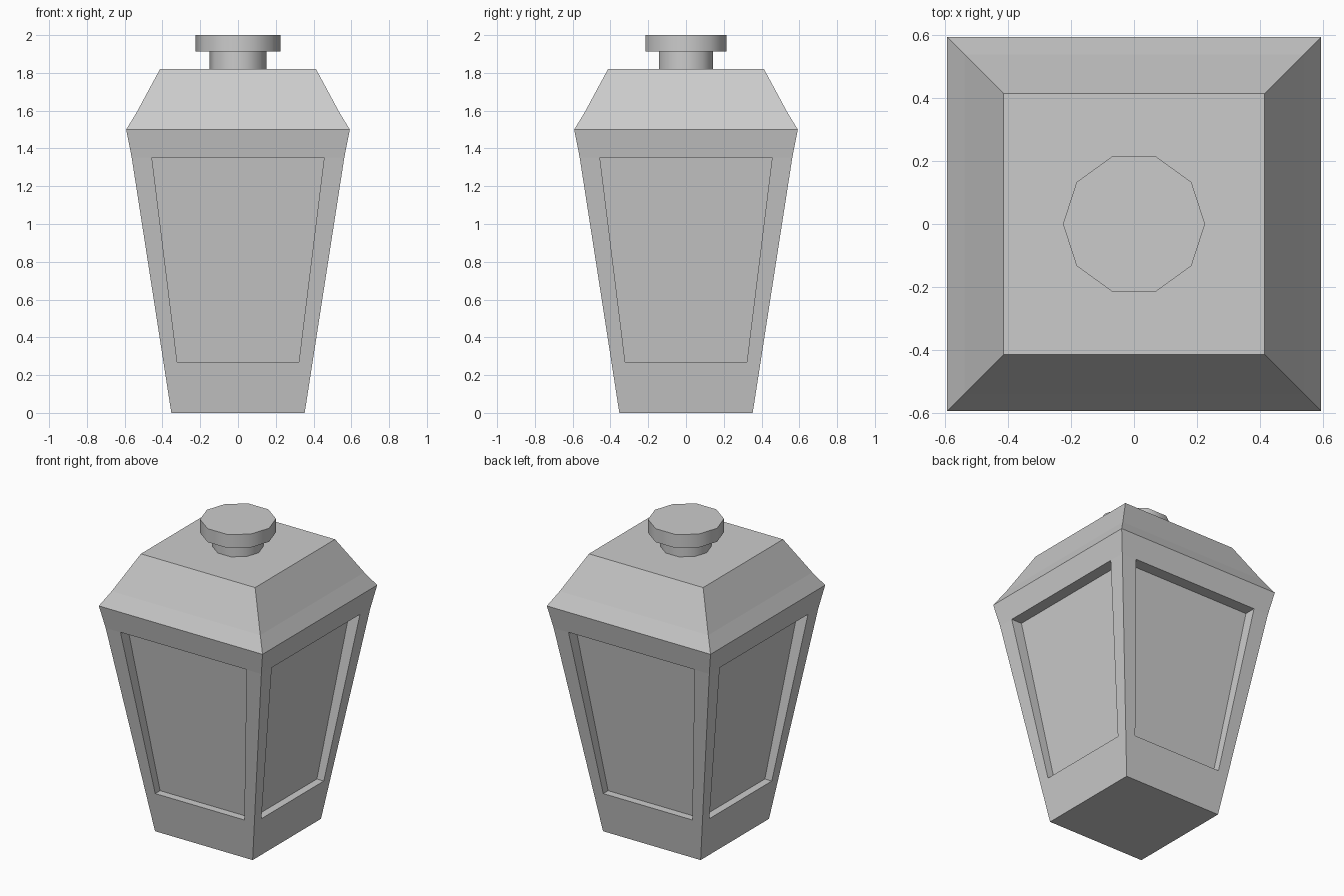
import bpy, bmesh, math
from mathutils import Matrix, Vector

if "Cube" in bpy.data.objects:
    bpy.data.objects.remove(bpy.data.objects["Cube"])


def finish(bm, name):
    bmesh.ops.remove_doubles(bm, verts=bm.verts, dist=1e-4)
    bmesh.ops.recalc_face_normals(bm, faces=bm.faces)
    mesh = bpy.data.meshes.new(name)
    bm.to_mesh(mesh)
    bm.free()
    obj = bpy.data.objects.new(name, mesh)
    bpy.context.collection.objects.link(obj)
    return obj


# Half widths of the square section at each height
Z0, ZB, ZT, ZR = 0.0, 0.27, 1.353, 1.50
H0, HT, HR = 0.353, 0.563, 0.592
HB = H0 + (HT - H0) * ZB / ZT
ROOF = [(ZR, HR), (1.59, 0.537), (1.82, 0.413)]


def edge(half, y, z):
    """Left and right points of a horizontal line on the front side."""
    return [Vector((-half, -y, z)), Vector((half, -y, z))]


# Lantern body: one side with a recessed pane, repeated four times
bm = bmesh.new()
base, kink, rim = edge(H0, H0, Z0), edge(HT, HT, ZT), edge(HR, HR, ZR)
low, high = edge(0.322, HB, ZB), edge(0.456, HT, ZT)
low_in, high_in = edge(0.322, HB - 0.05, ZB), edge(0.456, HT - 0.075, ZT)
side = [
    [base[0], base[1], low[1], low[0]],
    [base[0], low[0], high[0], kink[0]],
    [base[1], kink[1], high[1], low[1]],
    [kink[0], high[0], high[1], kink[1], rim[1], rim[0]],
    [low[0], low[1], low_in[1], low_in[0]],
    [high[0], high_in[0], high_in[1], high[1]],
    [low[0], low_in[0], high_in[0], high[0]],
    [low[1], high[1], high_in[1], low_in[1]],
    [low_in[0], low_in[1], high_in[1], high_in[0]],
]
# The top strip bends at no other height, so it stays a flat face
for (za, ha), (zb, hb) in zip(ROOF, ROOF[1:]):
    a, b = edge(ha, ha, za), edge(hb, hb, zb)
    side.append([a[0], a[1], b[1], b[0]])
for k in range(4):
    rot = Matrix.Rotation(k * math.pi / 2, 3, 'Z')
    for pts in side:
        bm.faces.new([bm.verts.new(rot @ p) for p in pts])

# Flat bottom and roof top
for z, h in ((Z0, H0), (ROOF[-1][0], ROOF[-1][1])):
    bm.faces.new([bm.verts.new((x * h, y * h, z))
                  for x, y in ((-1, -1), (1, -1), (1, 1), (-1, 1))])
finish(bm, "lantern_body")


# Neck and cap: ten-sided discs with a corner on the x axis
def disc(name, radius, z_low, z_high, sides=10):
    bm = bmesh.new()
    ring = [bm.verts.new((radius * math.cos(2 * math.pi * i / sides),
                          radius * math.sin(2 * math.pi * i / sides), z_low))
            for i in range(sides)]
    face = bm.faces.new(ring)
    made = bmesh.ops.extrude_face_region(bm, geom=[face], use_keep_orig=True)
    top = [g for g in made["geom"] if isinstance(g, bmesh.types.BMVert)]
    bmesh.ops.translate(bm, verts=top, vec=(0, 0, z_high - z_low))
    obj = finish(bm, name)
    bpy.ops.object.select_all(action='DESELECT')
    obj.select_set(True)
    bpy.context.view_layer.objects.active = obj
    bpy.ops.object.shade_smooth_by_angle(angle=math.radians(50))


disc("neck", 0.15, 1.82, 1.915)
disc("cap", 0.225, 1.912, 2.0)
